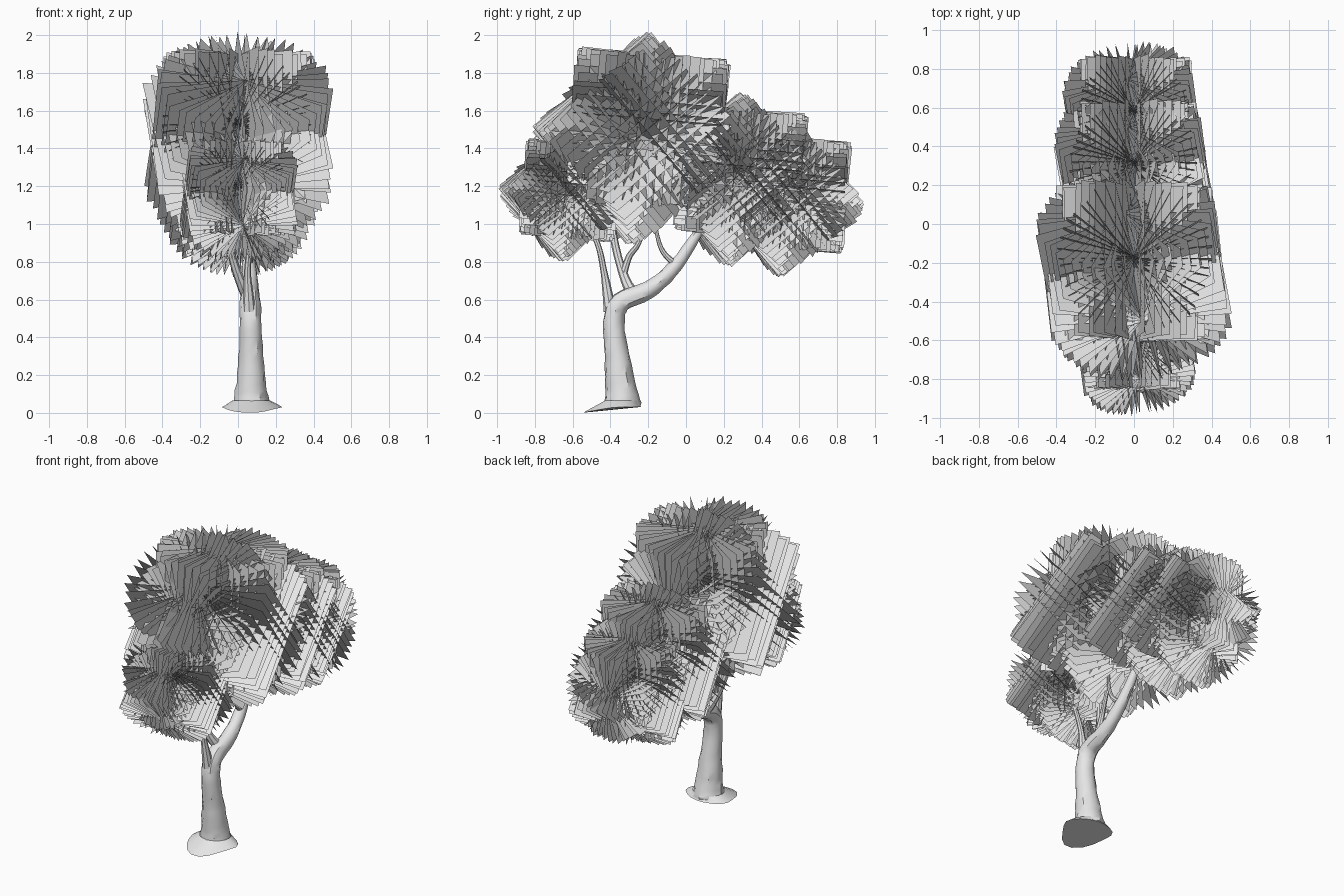
import bpy, bmesh, math, random
from mathutils import Vector, Matrix

random.seed(4)
if "Cube" in bpy.data.objects:
    bpy.data.objects.remove(bpy.data.objects["Cube"])

grey = bpy.data.materials.new("pale grey")
grey.use_nodes = True
grey.diffuse_color = (0.8, 0.8, 0.8, 1)
grey.node_tree.nodes["Principled BSDF"].inputs["Base Color"].default_value = (0.8, 0.8, 0.8, 1)


def make_object(name, bm, smooth=False):
    mesh = bpy.data.meshes.new(name)
    bm.to_mesh(mesh)
    bm.free()
    mesh.materials.append(grey)
    obj = bpy.data.objects.new(name, mesh)
    bpy.context.collection.objects.link(obj)
    if smooth:
        bpy.ops.object.select_all(action='DESELECT')
        obj.select_set(True)
        bpy.context.view_layer.objects.active = obj
        bpy.ops.object.shade_smooth_by_angle(angle=math.radians(35))
    return obj


def catmull(points, steps=4):
    """Smooth a list of Vectors with a Catmull-Rom spline."""
    ext = [points[0]] + points + [points[-1]]
    out = []
    for a, b, c, d in zip(ext, ext[1:], ext[2:], ext[3:]):
        for i in range(steps):
            t = i / steps
            out.append(0.5 * (2 * b + (c - a) * t + (2 * a - 5 * b + 4 * c - d) * t * t
                              + (3 * b - a - 3 * c + d) * t ** 3))
    return out + [points[-1]]


def bridge(bm, rings):
    for r0, r1 in zip(rings, rings[1:]):
        for k in range(len(r0)):
            j = (k + 1) % len(r0)
            bm.faces.new((r0[k], r0[j], r1[j], r1[k]))


def tube(name, path, sides=10, bump=0.0):
    """Tapered limb through (x, y, z, radius) points."""
    pts = catmull([Vector(p) for p in path])
    bm = bmesh.new()
    rings = []
    for i, p in enumerate(pts):
        tangent = (pts[min(i + 1, len(pts) - 1)] - pts[max(i - 1, 0)]).to_3d().normalized()
        v = tangent.cross(Vector((1, 0, 0))).normalized()
        u = v.cross(tangent)
        ring = []
        for k in range(sides):
            a = math.tau * k / sides
            r = p.w * (1 + random.uniform(-bump, bump))
            ring.append(bm.verts.new(p.to_3d() + r * (u * math.cos(a) + v * math.sin(a))))
        rings.append(ring)
    bridge(bm, rings)
    bm.faces.new(rings[0])
    bm.faces.new(rings[-1])
    bmesh.ops.recalc_face_normals(bm, faces=bm.faces)
    return make_object(name, bm, True)


# Trunk sweeping into the main limb, then the thinner branches
tube("trunk", [(.07, -.335, .03, .1), (.07, -.345, .12, .084), (.07, -.365, .3, .066),
               (.067, -.382, .48, .056), (.065, -.345, .585, .055), (.065, -.2, .65, .046),
               (.06, -.08, .75, .038), (.05, .03, .9, .028), (.04, .12, 1.05, .02)], 12, .05)
branches = {
    "front_branch": [(.06, -.4, .54, .035), (.055, -.415, .63, .027), (.05, -.435, .75, .018),
                     (.06, -.47, .9, .015), (.04, -.56, 1.08, .012)],
    "middle_branch": [(.05, -.27, .62, .035), (.02, -.31, .68, .028), (-.02, -.35, .79, .022),
                      (-.05, -.38, .92, .02), (-.07, -.4, 1.1, .014)],
    "middle_twig": [(.0, -.33, .74, .02), (.0, -.3, .83, .017), (.02, -.25, .9, .014),
                    (.02, -.2, 1.05, .01)],
    "back_twig": [(.06, -.06, .79, .018), (.07, -.12, .85, .014), (.07, -.15, .93, .011),
                  (.06, -.17, 1.05, .008)],
}
for name, path in branches.items():
    tube(name, path, 8, .03)

# Root flare: a lopsided, shallow skirt under the trunk
bm = bmesh.new()
sides = 18
rings = [[], [], []]
for k in range(sides):
    a = math.tau * k / sides
    c, s = math.cos(a), math.sin(a)
    wobble = 1 + .07 * math.sin(3 * a + 1)
    front = max(0, -s) ** 2
    levels = ((.065 + .16 * c * wobble, -.36 + s * (.125 + .065 * front), .03 - .03 * front),
              (.068 + .135 * c * wobble, -.35 + s * (.105 + .04 * front), .045 - .015 * front),
              (.07 + .1 * c, -.34 + .09 * s, .065))
    for ring, co in zip(rings, levels):
        ring.append(bm.verts.new(co))
bridge(bm, rings)
bm.faces.new(rings[0][::-1])
make_object("root_flare", bm, True)


def spin(degrees, axis):
    return Matrix.Rotation(math.radians(degrees), 3, axis)


def foliage(name, y, z, half, cards=24):
    """Square leaf cards fanned about four axes in the side plane."""
    bm = bmesh.new()
    for k in range(4):
        # Diagonal fans are turned a little, broader and set slightly lower
        diagonal = k % 2
        frame = spin(9 * diagonal, 'Z') @ spin(45 * k - 5, 'X')
        centre = Vector((0, y, z)) + Vector((0, .05, .06)) * half * (1 - 2 * diagonal)
        for i in range(cards):
            angle = 180 * i / cards
            wide = 1 + .16 * diagonal * math.cos(math.radians(angle)) ** 2
            turn = frame @ spin(angle, 'Y') @ spin(random.uniform(-2, 2), 'Z')
            shift = Vector([random.uniform(-.03, .03) * half for _ in range(3)])
            bm.faces.new([bm.verts.new(centre + shift + turn @ Vector((sx * wide, sy, 0)) * half)
                          for sx, sy in ((-1, -1), (1, -1), (1, 1), (-1, 1))])
    return make_object(name, bm)


# Four leaf clumps, front to back
foliage("front_foliage", -.625, 1.165, .247)
foliage("crown_foliage", -.225, 1.475, .395)
foliage("middle_foliage", .275, 1.255, .323)
foliage("back_foliage", .545, 1.145, .287)
